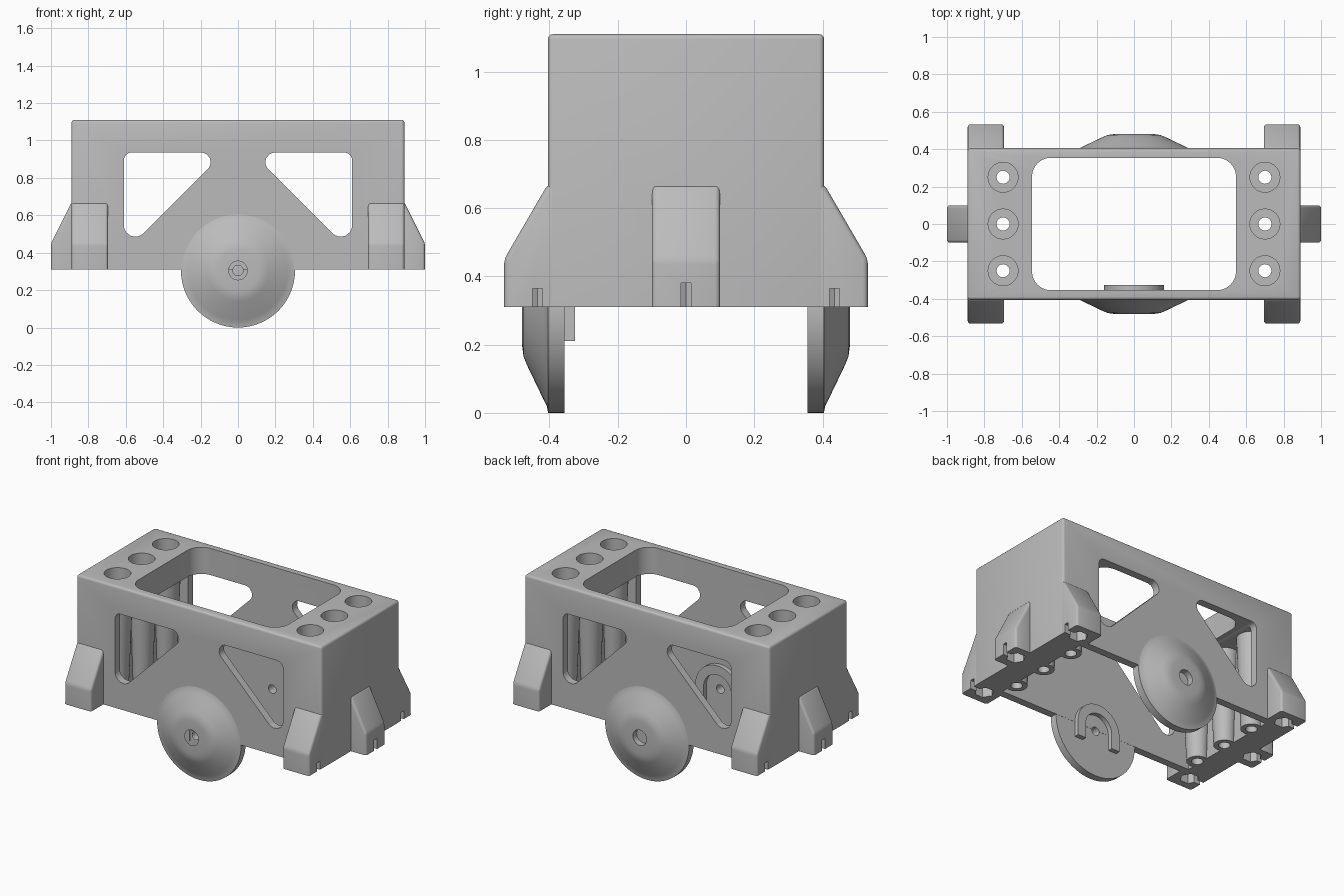
import bpy, bmesh
from math import sin, cos, tan, pi, radians
from mathutils import Vector, Matrix

cube = bpy.data.objects.get("Cube")
if cube:
    bpy.data.objects.remove(cube, do_unlink=True)

grey = bpy.data.materials.new("light_grey")
grey.use_nodes = True
grey.diffuse_color = (0.5, 0.5, 0.5, 1)
grey.node_tree.nodes["Principled BSDF"].inputs["Base Color"].default_value = grey.diffuse_color

BASE, TOP = 0.31, 1.11
LENGTH, DEPTH, INNER = 0.89, 0.405, 0.355
HOLE_X = 0.70
ENDS = (-1, 1)


def finish(name, bm):
    bmesh.ops.recalc_face_normals(bm, faces=bm.faces[:])
    mesh = bpy.data.meshes.new(name)
    bm.to_mesh(mesh)
    bm.free()
    mesh.materials.append(grey)
    obj = bpy.data.objects.new(name, mesh)
    bpy.context.scene.collection.objects.link(obj)
    return obj


def prism(name, points, lo, hi, axis, bevel=0):
    """Extrude a flat outline along an axis, softening all but the base edges."""
    place = {"x": lambda a, b, h: (h, a, b),
             "y": lambda a, b, h: (a, h, b),
             "z": lambda a, b, h: (a, b, h)}[axis]
    bm = bmesh.new()
    rings = [[bm.verts.new(place(a, b, h)) for a, b in points] for h in (lo, hi)]
    for ring in rings:
        bm.faces.new(ring)
    for i in range(len(points)):
        j = i - 1
        bm.faces.new((rings[0][j], rings[0][i], rings[1][i], rings[1][j]))
    if bevel:
        edges = [e for e in bm.edges if max(v.co.z for v in e.verts) > BASE + 0.001]
        bmesh.ops.bevel(bm, geom=edges, offset=bevel, segments=3, affect="EDGES", profile=0.5)
    return finish(name, bm)


def box(name, x, y, z, bevel=0):
    rect = [(x[0], y[0]), (x[1], y[0]), (x[1], y[1]), (x[0], y[1])]
    return prism(name, rect, z[0], z[1], "z", bevel)


def circle(x, y, r, sides=32):
    return [(x + r * cos(2 * pi * i / sides), y + r * sin(2 * pi * i / sides)) for i in range(sides)]


def rounded(corners, steps=8):
    """Outline with a fillet radius for each corner."""
    out = []
    for i, (x, y, r) in enumerate(corners):
        p = Vector((x, y))
        u = (Vector(corners[i - 1][:2]) - p).normalized()
        v = (Vector(corners[(i + 1) % len(corners)][:2]) - p).normalized()
        half = u.angle(v) / 2
        c = p + (u + v).normalized() * r / sin(half)
        a, b = p + u * r / tan(half) - c, p + v * r / tan(half) - c
        out += [tuple(c + a.lerp(b, k / steps).normalized() * r) for k in range(steps + 1)]
    return out


def cut(obj, cutters):
    for cutter in cutters:
        mod = obj.modifiers.new("cut", "BOOLEAN")
        mod.operation, mod.solver, mod.object = "DIFFERENCE", "EXACT", cutter
    graph = bpy.context.evaluated_depsgraph_get()
    graph.update()
    mesh = bpy.data.meshes.new_from_object(obj.evaluated_get(graph))
    obj.modifiers.clear()
    obj.data = mesh


# Cutters for the hollow, top opening and side windows
shell_cuts = [box("hollow_cutter", (-0.72, 0.72), (-INNER, INNER), (0.2, 0.93))]
opening = [(sx * 0.545, sy * 0.354, 0.1) for sx, sy in ((-1, -1), (1, -1), (1, 1), (-1, 1))]
shell_cuts.append(prism("opening_cutter", rounded(opening), 0.85, 1.3, "z"))
for s in ENDS:
    window = [(s * 0.61, 0.935, 0.04), (s * 0.075, 0.935, 0.05), (s * 0.61, 0.40, 0.06)]
    shell_cuts.append(prism("window_cutter", rounded(window), -0.7, 0.7, "y"))

# Cutters for the screw holes in both ends
screw_cuts = []
for s in ENDS:
    for y in (-0.25, 0, 0.25):
        screw_cuts.append(prism("screw_cutter", circle(s * HOLE_X, y, 0.035, 20), 0.2, 1.05, "z"))
        screw_cuts.append(prism("recess_cutter", circle(s * HOLE_X, y, 0.08), 0.96, 1.3, "z"))

# Cutters for the hexagonal sockets and slots under the feet
foot_cuts = []
for s in ENDS:
    for x, y, high in ((0.795, -0.435, 0.365), (0.795, 0.435, 0.365), (0.915, 0, 0.38)):
        foot_cuts.append(prism("socket_cutter", circle(s * x, y, 0.058, 6), 0.2, 0.40, "z"))
        xs = sorted((s * x, s * 1.1))
        foot_cuts.append(box("slot_cutter", xs, (y - 0.015, y + 0.015), (0.2, high)))

# Cutters for the axle holes
hub_cuts = [prism("axle_cutter", circle(0, 0.305, 0.028, 24), -0.7, 0.7, "y")]
for s in ENDS:
    lo, hi = sorted((s * 0.44, s * 0.7))
    hub_cuts.append(prism("hub_cutter", circle(0, 0.305, 0.05), lo, hi, "y"))

# Main shell
body = box("body", (-LENGTH, LENGTH), (-DEPTH, DEPTH), (BASE, TOP), 0.015)
cut(body, shell_cuts + screw_cuts + foot_cuts + hub_cuts)
parts = [body]

# Tapered screw columns inside the ends
for s in ENDS:
    for y in (-0.25, 0, 0.25):
        bm = bmesh.new()
        height = 0.94 - BASE
        bmesh.ops.create_cone(bm, cap_ends=True, segments=32, radius1=0.065, radius2=0.09, depth=height,
                              matrix=Matrix.Translation((s * HOLE_X, y, BASE + height / 2)))
        column = finish("screw_column", bm)
        cut(column, [c for c in screw_cuts if c.name.startswith("screw")])
        parts.append(column)


# Sloped feet on the sides and ends
def foot_profile(s, wall, reach):
    return [(s * d, z) for d, z in ((wall - 0.03, BASE), (reach, BASE), (reach, 0.45),
                                    (wall, 0.67), (wall - 0.03, 0.67))]


for s in ENDS:
    end_foot = prism("end_foot", foot_profile(s, LENGTH, 1.0), -0.1, 0.1, "y", 0.015)
    cut(end_foot, foot_cuts)
    parts.append(end_foot)
    for t in ENDS:
        lo, hi = sorted((s * 0.695, s * 0.889))
        side_foot = prism("side_foot", foot_profile(t, DEPTH, 0.533), lo, hi, "x", 0.015)
        cut(side_foot, foot_cuts)
        parts.append(side_foot)

# Domed wheel-like discs
dome = [(0, 0.356), (0.305, 0.356), (0.305, 0.404), (0.285, 0.408), (0.265, 0.418),
        (0.165, 0.466), (0.14, 0.476), (0.11, 0.48), (0, 0.48)]
for s in ENDS:
    bm = bmesh.new()
    verts = [bm.verts.new((r, s * y, 0.305)) for r, y in dome]
    edges = [bm.edges.new(pair) for pair in zip(verts, verts[1:])]
    bmesh.ops.spin(bm, geom=verts + edges, cent=(0, 0, 0.305), axis=(0, 1, 0),
                   angle=2 * pi, steps=64, use_duplicate=False)
    bmesh.ops.remove_doubles(bm, verts=bm.verts[:], dist=0.0001)
    disc = finish("domed_disc", bm)
    cut(disc, hub_cuts)
    parts.append(disc)

# Arched retainer inside the front wall
arc = [pi * i / 24 for i in range(25)]
arch = [(0.16, 0.21)] + [(0.16 * cos(a), 0.31 + 0.16 * sin(a)) for a in arc] + [(-0.16, 0.21), (-0.1, 0.21)]
arch += [(-0.1 * cos(a), 0.31 + 0.1 * sin(a)) for a in arc] + [(0.1, 0.21)]
parts.append(prism("inner_arch", arch, -0.36, -0.325, "y"))

for cutter in shell_cuts + screw_cuts + foot_cuts + hub_cuts:
    bpy.data.objects.remove(cutter, do_unlink=True)

bpy.ops.object.select_all(action="DESELECT")
for obj in parts:
    obj.select_set(True)
bpy.context.view_layer.objects.active = body
bpy.ops.object.shade_smooth_by_angle(angle=radians(35))
